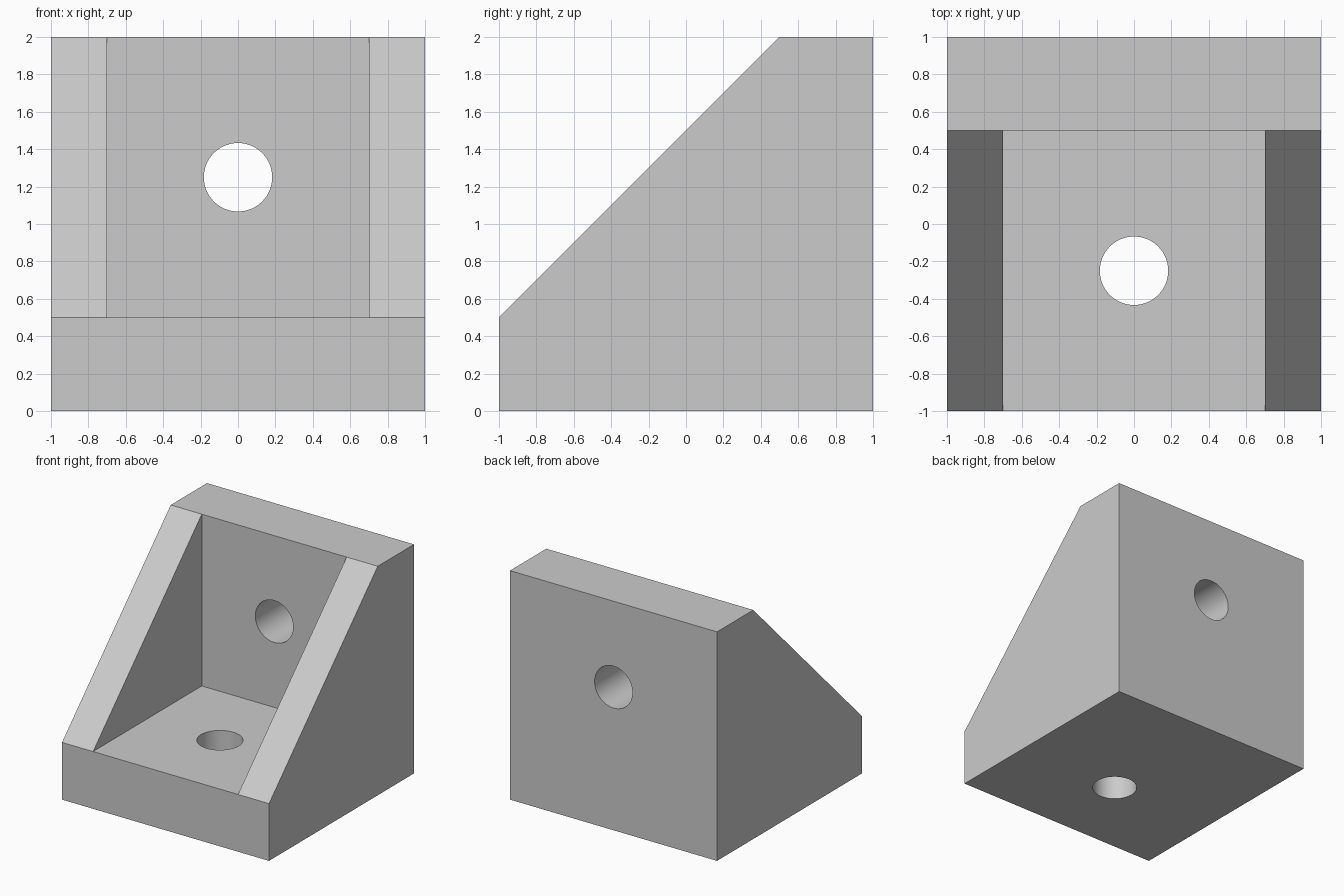
import bpy
import bmesh
import math
from mathutils import Matrix

cube = bpy.data.objects.get("Cube")
if cube:
    bpy.data.objects.remove(cube, do_unlink=True)

# One plain grey material
GREY = (0.6, 0.6, 0.6, 1.0)
grey = bpy.data.materials.new("plain_grey")
grey.use_nodes = True
grey.diffuse_color = GREY
grey.node_tree.nodes["Principled BSDF"].inputs["Base Color"].default_value = GREY


def add_object(name, bm):
    bmesh.ops.recalc_face_normals(bm, faces=bm.faces[:])
    mesh = bpy.data.meshes.new(name)
    bm.to_mesh(mesh)
    bm.free()
    mesh.materials.append(grey)
    obj = bpy.data.objects.new(name, mesh)
    bpy.context.collection.objects.link(obj)
    return obj


def side_prism(name, profile, half_width):
    """Extrude a (y, z) profile across x, centred."""
    bm = bmesh.new()
    face = bm.faces.new([bm.verts.new((-half_width, y, z)) for y, z in profile])
    grown = bmesh.ops.extrude_face_region(bm, geom=[face])["geom"]
    verts = [g for g in grown if isinstance(g, bmesh.types.BMVert)]
    bmesh.ops.translate(bm, verts=verts, vec=(2 * half_width, 0, 0))
    return add_object(name, bm)


def drill(name, centre, tilt):
    bm = bmesh.new()
    place = Matrix.Translation(centre) @ Matrix.Rotation(tilt, 4, "X")
    bmesh.ops.create_cone(bm, cap_ends=True, segments=64, radius1=0.183,
                          radius2=0.183, depth=0.8, matrix=place)
    return add_object(name, bm)


def cut(target, cutter):
    mod = target.modifiers.new(cutter.name, "BOOLEAN")
    mod.operation = "DIFFERENCE"
    mod.solver = "EXACT"
    mod.object = cutter
    bpy.context.view_layer.objects.active = target
    bpy.ops.object.modifier_apply(modifier=mod.name)
    bpy.data.objects.remove(cutter, do_unlink=True)


# Solid block with the sloped front
bracket = side_prism("corner_bracket",
                     [(-1, 0), (1, 0), (1, 2), (0.5, 2), (-1, 0.5)], 1)

# Pocket between the two side ribs, then a hole in the base and in the back
cut(bracket, side_prism("pocket_cutter",
                        [(0.5, 0.5), (0.5, 2), (-1, 2), (-1, 0.5)], 0.7))
cut(bracket, drill("base_hole_cutter", (0, -0.25, 0.25), 0))
cut(bracket, drill("back_hole_cutter", (0, 0.75, 1.25), math.pi / 2))

# Smooth hole walls, crisp edges
for obj in bpy.context.selected_objects:
    obj.select_set(False)
bracket.select_set(True)
bpy.context.view_layer.objects.active = bracket
bpy.ops.object.shade_smooth_by_angle(angle=math.radians(30))
